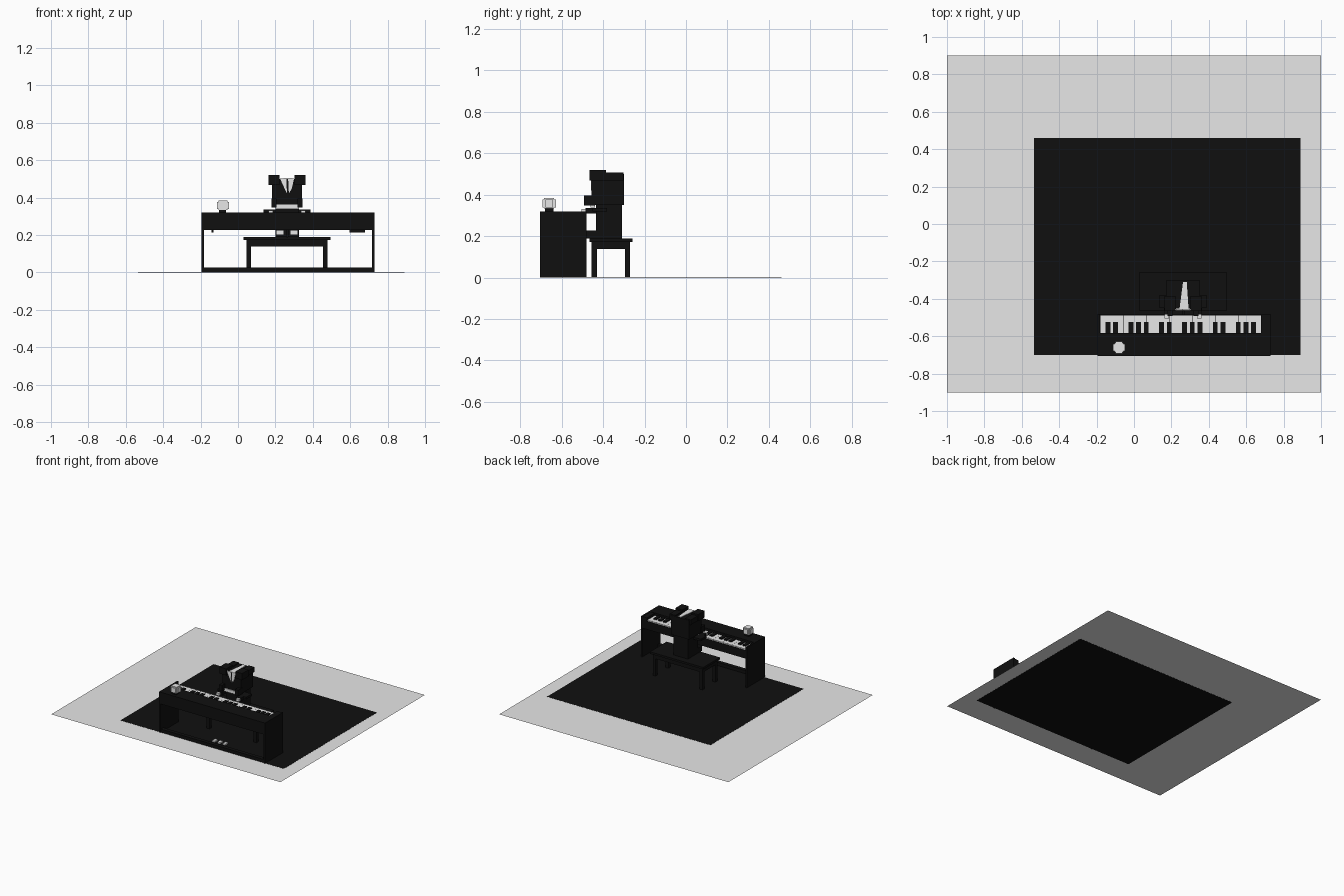
import bpy, bmesh

if "Cube" in bpy.data.objects:
    bpy.data.objects.remove(bpy.data.objects["Cube"])

def material(name, v):
    m = bpy.data.materials.new(name)
    m.diffuse_color = (v, v, v, 1)
    m.use_nodes = True
    m.node_tree.nodes["Principled BSDF"].inputs["Base Color"].default_value = m.diffuse_color
    return m

BLACK = material("black", 0.005)
GREY = material("light grey", 0.8)

def finish(name, bm, mat):
    me = bpy.data.meshes.new(name)
    bmesh.ops.recalc_face_normals(bm, faces=bm.faces)
    bm.to_mesh(me)
    bm.free()
    me.materials.append(mat)
    ob = bpy.data.objects.new(name, me)
    bpy.context.collection.objects.link(ob)
    return ob

def boxes(name, mat, *specs):
    """Each spec is (x0, x1, y0, y1, z0, z1)."""
    bm = bmesh.new()
    for x0, x1, y0, y1, z0, z1 in specs:
        for v in bmesh.ops.create_cube(bm, size=1)["verts"]:
            v.co = (x0 + (v.co.x + .5) * (x1 - x0),
                    y0 + (v.co.y + .5) * (y1 - y0),
                    z0 + (v.co.z + .5) * (z1 - z0))
    return finish(name, bm, mat)

def plate(name, mat, points, offset):
    """Flat outline pushed out along offset."""
    bm = bmesh.new()
    f = bm.faces.new([bm.verts.new(p) for p in points])
    ext = bmesh.ops.extrude_face_region(bm, geom=[f])["geom"]
    bmesh.ops.translate(bm, vec=offset,
                        verts=[g for g in ext if isinstance(g, bmesh.types.BMVert)])
    return finish(name, bm, mat)

def pair(x0, x1, *rest, c=0.262):
    """A box and its mirror copy about x = c."""
    return [(x0, x1, *rest), (2 * c - x1, 2 * c - x0, *rest)]

# floor and rug
bm = bmesh.new()
bm.faces.new([bm.verts.new(p) for p in
              ((-1, -.9, .001), (1, -.9, .001), (1, .9, .001), (-1, .9, .001))])
finish("floor", bm, GREY)
boxes("rug", BLACK, (-.535, .89, -.70, .46, 0, .002))

# piano case: side panels, foot rail, body, raised back shelf, key blocks
boxes("piano_sides", BLACK, *pair(-.195, -.182, -.705, -.48, 0, .32, c=.2675))
boxes("piano_foot_rail", BLACK, (-.19, .725, -.70, -.67, 0, .027))
boxes("piano_body", BLACK, (-.19, .725, -.705, -.485, .227, .292))
boxes("piano_shelf", BLACK, (-.19, .725, -.705, -.582, .29, .32))
boxes("piano_end_block", BLACK, (.68, .725, -.585, -.485, .29, .318))
boxes("underside_fittings", BLACK, (.595, .68, -.58, -.51, .214, .228),
      (-.142, -.13, -.56, -.54, .214, .228))

# keyboard
X0, X1 = -.18, .68
w = (X1 - X0) / 21
boxes("white_keys", GREY, *[(X0 + i * w + .0005, X0 + (i + 1) * w - .0005, -.582, -.488, .29, .300)
                            for i in range(21)])
boxes("black_keys", BLACK, *[(X0 + i * w - .013, X0 + i * w + .013, -.582, -.525, .295, .308)
                             for i in range(1, 21) if i % 7 not in (0, 3)])

# pedals
boxes("pedals", GREY, *[(x - .012, x + .012, -.64, -.605, .012, .024) for x in (.235, .28, .325)])

# ornament on the shelf
cx, cy, cz = -.08, -.66, .357
boxes("ornament_base", BLACK, (cx - .022, cx + .016, cy - .02, cy + .02, .32, .336))
a, b = .032, .019
boxes("ornament", GREY,
      (cx - a, cx + a, cy - b, cy + b, cz - b, cz + b),
      (cx - b, cx + b, cy - a, cy + a, cz - b, cz + b),
      (cx - .024, cx + .024, cy - .024, cy + .024, cz - .024, cz + .027))

# bench
boxes("bench_seat", BLACK, (.03, .494, -.465, -.257, .172, .188))
boxes("bench_apron", BLACK, (.045, .479, -.455, -.27, .138, .173))
boxes("bench_legs", BLACK,
      *pair(.045, .07, -.455, -.43, 0, .15), *pair(.045, .07, -.295, -.27, 0, .15))

# seated blocky player facing the front
boxes("player_body", BLACK, (.20, .325, -.435, -.31, .187, .355))
boxes("player_legs", BLACK, *pair(.20, .258, -.485, -.33, .188, .227))
boxes("player_leg_ends", GREY, *pair(.207, .243, -.490, -.484, .203, .225))
boxes("player_arms", BLACK, *pair(.137, .20, -.45, -.38, .318, .335),
      *pair(.16, .20, -.485, -.43, .310, .335))
boxes("player_hands", GREY, *pair(.163, .187, -.505, -.475, .312, .332))
boxes("player_chin", GREY, (.20, .325, -.462, -.44, .338, .362))

# head with hair, fringe and top tufts
boxes("head", BLACK, (.182, .343, -.455, -.30, .35, .500))
boxes("fringe", BLACK, *pair(.178, .205, -.492, -.44, .348, .395))
boxes("hair_tufts", BLACK, *pair(.163, .222, -.465, -.385, .468, .52),
      *pair(.17, .22, -.39, -.302, .468, .508))
plate("parting", GREY, [(.243, -.456, .499), (.292, -.456, .499),
                        (.282, -.31, .499), (.262, -.31, .499)], (0, 0, .005))
for name, pts in {"face_left": [(.224, .503), (.258, .503), (.262, .42)],
                  "face_right": [(.268, .503), (.300, .503), (.288, .45), (.272, .42)]}.items():
    plate(name, GREY, [(x, -.453, z) for x, z in pts], (0, -.006, 0))
